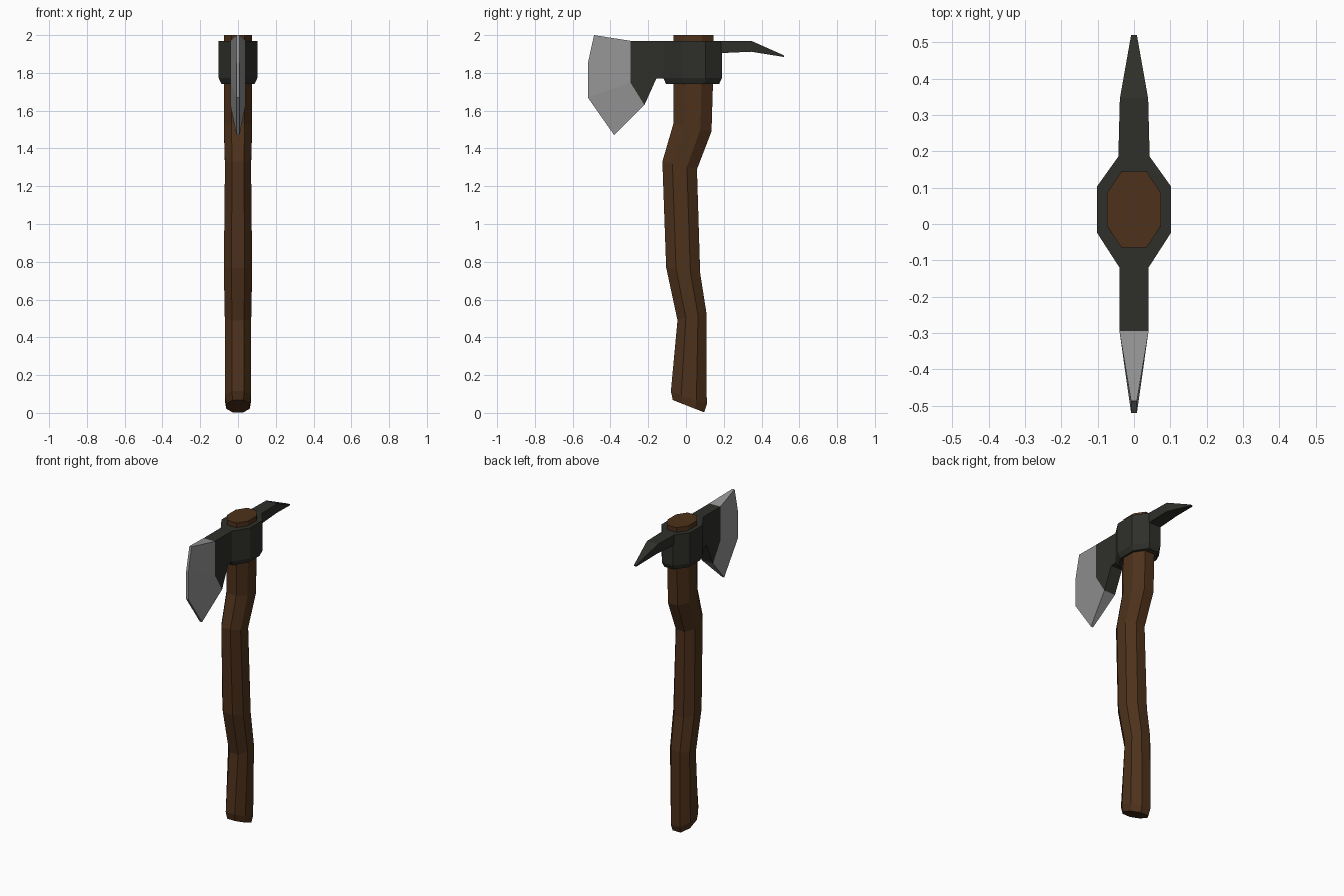
import bpy, bmesh

if "Cube" in bpy.data.objects:
    bpy.data.objects.remove(bpy.data.objects["Cube"])

def material(name, rgb):
    m = bpy.data.materials.new(name)
    m.diffuse_color = (*rgb, 1)
    m.use_nodes = True
    m.node_tree.nodes["Principled BSDF"].inputs["Base Color"].default_value = m.diffuse_color
    return m

wood = material("wood", (0.075, 0.031, 0.011))
iron = material("dark_iron", (0.028, 0.028, 0.023))
steel = material("steel", (0.3, 0.3, 0.3))

def finish(name, bm, mat):
    bmesh.ops.recalc_face_normals(bm, faces=bm.faces)
    me = bpy.data.meshes.new(name)
    bm.to_mesh(me)
    bm.free()
    me.materials.append(mat)
    ob = bpy.data.objects.new(name, me)
    bpy.context.collection.objects.link(ob)
    return ob

def loft(name, rings, mat):
    """Skin closed rings of equal length and cap both ends."""
    bm = bmesh.new()
    vs = [[bm.verts.new(p) for p in r] for r in rings]
    n = len(vs[0])
    for a, b in zip(vs, vs[1:]):
        for i in range(n):
            j = (i + 1) % n
            bm.faces.new((a[i], a[j], b[j], b[i]))
    bm.faces.new(vs[0])
    bm.faces.new(vs[-1])
    return finish(name, bm, mat)

def octagon(front, back, w, inner, f0, f1):
    """Eight-sided ring between a front and a back (y, z) point."""
    def at(x, t):
        return (x, front[0] + (back[0] - front[0]) * t,
                front[1] + (back[1] - front[1]) * t)
    half = [(inner, 0), (w, f0), (w, f1), (inner, 1)]
    return [at(x, t) for x, t in half] + [at(-x, t) for x, t in reversed(half)]

# Curved handle: front point, back point, half width
stations = [
    ((-0.070, 0.068), (0.096, 0.003), 0.062),
    ((-0.080, 0.115), (0.110, 0.045), 0.070),
    ((-0.045, 0.490), (0.108, 0.530), 0.070),
    ((-0.105, 0.770), (0.075, 0.740), 0.075),
    ((-0.125, 1.330), (0.058, 1.290), 0.069),
    ((-0.067, 1.530), (0.135, 1.490), 0.075),
    ((-0.067, 1.750), (0.143, 1.750), 0.075),
    ((-0.065, 2.000), (0.145, 2.000), 0.075),
]
loft("handle", [octagon(f, b, w, w * 0.46, 0.29, 0.71) for f, b, w in stations], wood)

# Collar around the handle, chamfered at its lower rim
loft("collar", [octagon((-0.12 + s, z), (0.19 - s, z), 0.102 - s, 0.04 - s / 2, 0.31, 0.72)
                for s, z in ((0.015, 1.74), (0, 1.772), (0, 1.97))], iron)

# Neck carrying the blade
neck = [(-0.10, 1.97), (-0.295, 1.97), (-0.295, 1.75),
        (-0.22, 1.63), (-0.157, 1.77), (-0.10, 1.77)]
loft("blade_neck", [[(x, y, z) for y, z in neck] for x in (-0.04, 0.04)], iron)

# Blade tapering to a thin cutting edge
inner = [(-0.295, 1.97), (-0.295, 1.75), (-0.22, 1.63)]
edge = [(-0.487, 2.0), (-0.52, 1.85), (-0.52, 1.67), (-0.38, 1.47)]
bm = bmesh.new()
sides = []
for s in (-1, 1):
    I = [bm.verts.new((s * 0.04, *p)) for p in inner]
    E = [bm.verts.new((s * 0.008, *p)) for p in edge]
    for f in ((I[0], E[0], E[1], I[1]), (I[1], E[1], E[2]), (I[1], E[2], E[3], I[2])):
        bm.faces.new(f)
    sides.append([I[0]] + E + I[:0:-1])
a, b = sides
for i in range(len(a)):
    j = (i + 1) % len(a)
    bm.faces.new((a[i], a[j], b[j], b[i]))
finish("blade", bm, steel)

# Back spike: y, bottom z, top z, half width
spike = [(0.15, 1.905, 1.97, 0.043), (0.19, 1.905, 1.97, 0.043),
         (0.345, 1.912, 1.97, 0.039), (0.52, 1.884, 1.892, 0.008)]
loft("back_spike", [[(-w, y, lo), (w, y, lo), (w, y, hi), (-w, y, hi)]
                    for y, lo, hi, w in spike], iron)
